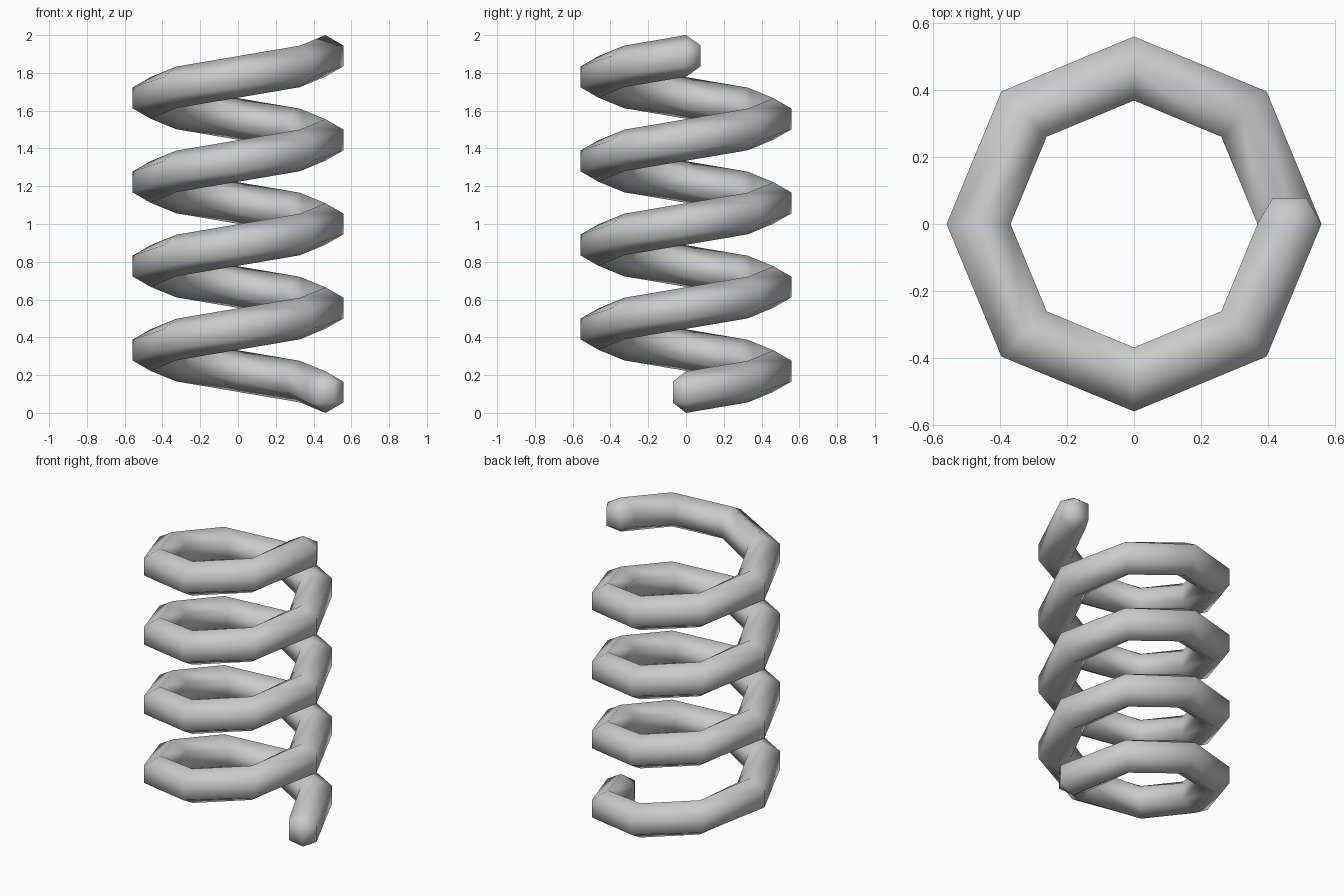
import bpy, bmesh, math

if "Cube" in bpy.data.objects:
    bpy.data.objects.remove(bpy.data.objects["Cube"])

COIL_R = 0.463      # centre-line radius
TUBE_R = 0.11       # hexagonal tube radius
TURNS, SEGS = 4, 8
Z0, Z1 = 0.11, 1.89

bm = bmesh.new()


def point(angle, radial, along, z):
    """Point given by radial and tangential offsets at an angle of the coil."""
    r = COIL_R + radial
    c, s = math.cos(angle), math.sin(angle)
    return bm.verts.new((r * c - along * s, r * s + along * c, z))


# hexagonal rings, a corner at top and bottom, following the helix
count = TURNS * SEGS
rings = []
for i in range(count + 1):
    a = 2 * math.pi * i / SEGS
    z = Z0 + (Z1 - Z0) * i / count
    rings.append([point(a, TUBE_R * math.sin(k * math.pi / 3), 0,
                        z + TUBE_R * math.cos(k * math.pi / 3)) for k in range(6)])
for r0, r1 in zip(rings, rings[1:]):
    for k in range(6):
        n = (k + 1) % 6
        bm.faces.new((r0[k], r0[n], r1[n], r1[k]))


# faceted half-sphere caps
def cap(ring, z, depth):
    h, w = TUBE_R / 2, 0.05
    a, b, c, d = [point(0, x, depth, z + dz)
                  for x, dz in ((w, h), (w, -h), (-w, -h), (-w, h))]
    top, tr, br, bot, bl, tl = ring
    for f in ((a, b, c, d), (tr, br, b, a), (tl, bl, c, d), (top, tr, a),
              (top, a, d), (top, d, tl), (bot, br, b), (bot, b, c), (bot, c, bl)):
        bm.faces.new(f)


cap(rings[0], Z0, -0.07)
cap(rings[-1], Z1, 0.078)
bmesh.ops.recalc_face_normals(bm, faces=bm.faces)

mesh = bpy.data.meshes.new("coil_spring")
bm.to_mesh(mesh)
bm.free()
spring = bpy.data.objects.new("coil_spring", mesh)
bpy.context.collection.objects.link(spring)
bpy.context.view_layer.objects.active = spring
spring.select_set(True)
bpy.ops.object.shade_smooth_by_angle(angle=math.radians(65))
